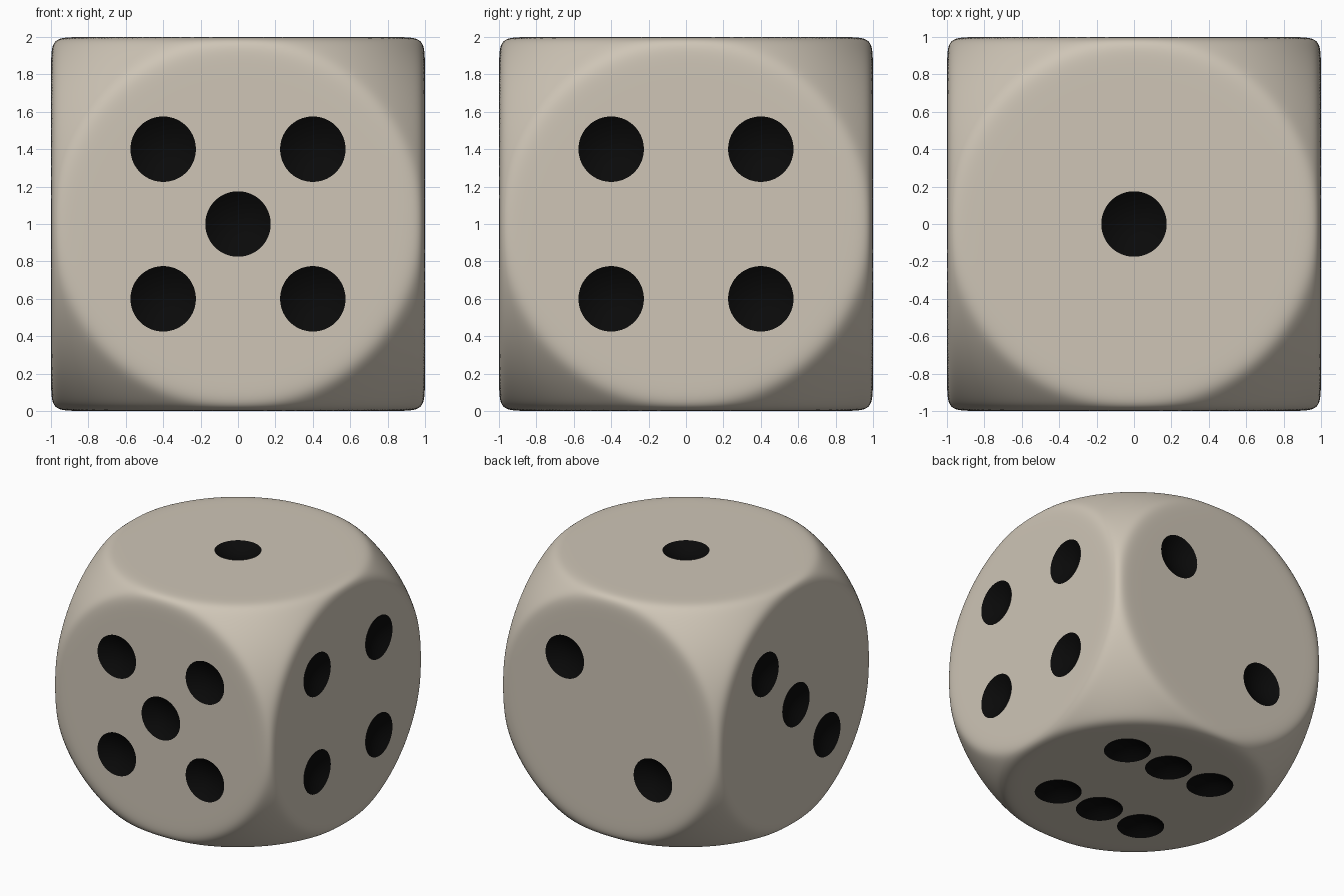
import bpy, bmesh
from mathutils import Vector

# Remove the default object
default = bpy.data.objects.get("Cube")
if default:
    bpy.data.objects.remove(default, do_unlink=True)


def make_material(name, color):
    mat = bpy.data.materials.new(name)
    mat.use_nodes = True
    mat.diffuse_color = color
    mat.node_tree.nodes["Principled BSDF"].inputs["Base Color"].default_value = color
    return mat


ivory = make_material("warm ivory", (0.62, 0.56, 0.47, 1))
black = make_material("pip black", (0.003, 0.003, 0.003, 1))

BALL = 1.395          # radius of the ball that rounds off the cube's corners
SOFT = 60             # higher means a tighter rim around each face
SEGMENTS = 100        # grid squares along each face
BLOCK = 0.16          # half-width of the grid block reshaped into a pip
PIP, DEPTH = 0.175, 0.06
S = 0.4               # pip spacing
CENTRE = Vector((0, 0, 1))

# Pip layouts: outward normal, rightward and upward direction, pip positions
corners = [(-S, -S), (S, -S), (-S, S), (S, S)]
diagonal = [(-S, S), (S, -S)]
middle = [(0, 0)]
X, Y, Z = Vector((1, 0, 0)), Vector((0, 1, 0)), Vector((0, 0, 1))
layouts = [
    (Z, X, Y, middle),
    (Y, -X, Z, diagonal),
    (-X, -Y, Z, diagonal + middle),
    (X, Y, Z, corners),
    (-Y, X, Z, corners + middle),
    (-Z, X, -Y, corners + [(0, -S), (0, S)]),
]


def round_off(p):
    """Pull a cube point onto the softened overlap of cube and ball."""
    d = p.normalized()
    total = sum(abs(c) ** SOFT for c in d) + BALL ** -SOFT
    return d * total ** (-1 / SOFT)


def pip_shape(u, w, spots):
    """Turn the square block around each pip into a round, sunken dish."""
    for a, b in spots:
        du, dw = u - a, w - b
        reach = max(abs(du), abs(dw)) / BLOCK
        if reach < 1.01:
            length = max((du * du + dw * dw) ** 0.5, 1e-6)
            k = PIP * reach / length
            return a + du * k, b + dw * k, DEPTH * max(0, 1 - reach ** 2), True
    return u, w, 0, False


# Body: six gridded faces, each shaped with its pips, then welded together
bm = bmesh.new()
for normal, right, up, spots in layouts:
    grid = bmesh.ops.create_grid(bm, x_segments=SEGMENTS, y_segments=SEGMENTS, size=1)
    pip_verts = set()
    for v in grid["verts"]:
        u, w, sink, in_pip = pip_shape(v.co.x, v.co.y, spots)
        v.co = CENTRE + round_off(right * u + up * w + normal) - normal * sink
        if in_pip:
            pip_verts.add(v)
    for f in {f for v in pip_verts for f in v.link_faces}:
        if all(v in pip_verts for v in f.verts):
            f.material_index = 1
bmesh.ops.remove_doubles(bm, verts=bm.verts[:], dist=0.0005)

mesh = bpy.data.meshes.new("dice_body")
bm.to_mesh(mesh)
bm.free()
mesh.materials.append(ivory)
mesh.materials.append(black)
body = bpy.data.objects.new("dice_body", mesh)
bpy.context.collection.objects.link(body)

# Smooth shading with crisp pip rims
bpy.ops.object.select_all(action='DESELECT')
body.select_set(True)
bpy.context.view_layer.objects.active = body
bpy.ops.object.shade_smooth_by_angle(angle=0.45)
